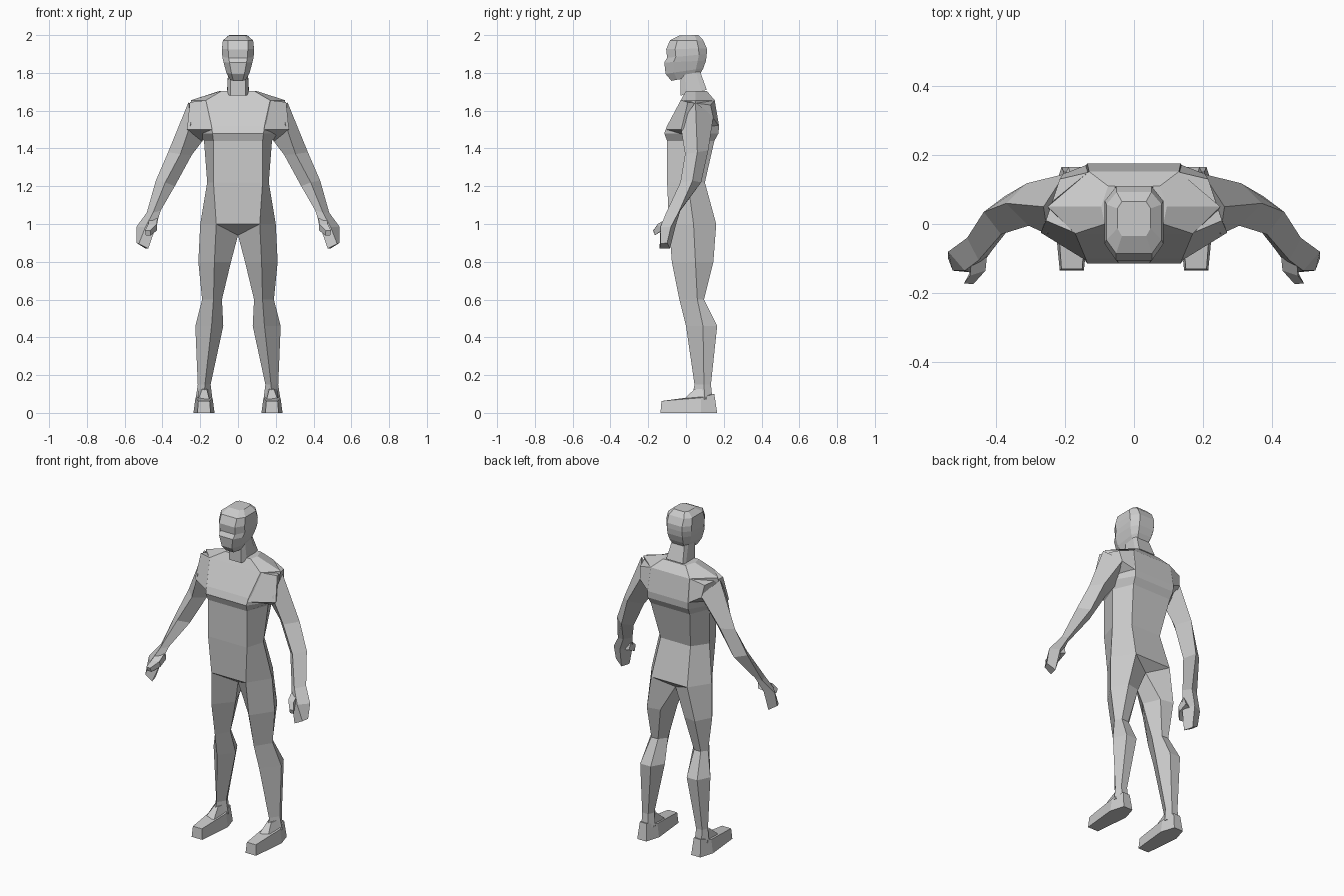
import bpy, bmesh

skin = bpy.data.materials.new("plain_grey")
skin.diffuse_color = (0.6, 0.6, 0.6, 1)


def build(name, verts, faces, mirrored=False):
    """Flat shaded mesh, optionally mirrored to the other side of the body."""
    bm = bmesh.new()
    vs = [bm.verts.new(v) for v in verts]
    for f in faces:
        bm.faces.new([vs[i] for i in f])
    bmesh.ops.recalc_face_normals(bm, faces=bm.faces)
    me = bpy.data.meshes.new(name)
    bm.to_mesh(me)
    bm.free()
    me.materials.append(skin)
    ob = bpy.data.objects.new(name, me)
    bpy.context.collection.objects.link(ob)
    if mirrored:
        ob.modifiers.new("other_side", 'MIRROR')
    return ob


def loft(name, rings, cap_start=True, cap_end=True, mirrored=False, extra=()):
    """Skin a list of equal sized rings; extra = (verts, faces) to close gaps."""
    n = len(rings[0])
    verts = [p for r in rings for p in r]
    faces = [(k * n + i, k * n + (i + 1) % n, (k + 1) * n + (i + 1) % n, (k + 1) * n + i)
             for k in range(len(rings) - 1) for i in range(n)]
    if cap_start:
        faces.append(tuple(range(n))[::-1])
    if cap_end:
        faces.append(tuple(range(len(verts) - n, len(verts))))
    if extra:
        verts += extra[0]
        faces += extra[1]
    return build(name, verts, faces, mirrored)


# Torso: six sided rings, each (z, front x, front y, side x, side y, back x, back y)
def hexring(z, xf, yf, xs, ys, xb, yb):
    return [(xf, yf, z), (xs, ys, z), (xb, yb, z), (-xb, yb, z), (-xs, ys, z), (-xf, yf, z)]


torso = [hexring(*r) for r in (
    (1.00, .115, -.09, .20, .04, .12, .16),
    (1.22, .13, -.10, .163, .01, .10, .10),
    (1.44, .13, -.10, .18, .03, .13, .15),
    (1.48, .135, -.115, .225, .02, .135, .172),
    (1.52, .14, -.10, .24, .03, .135, .175),
    (1.655, .17, -.028, .25, .05, .13, .152),
    (1.705, .085, .0, .095, .05, .075, .11))]
# The two triangles under the pelvis close onto the crotch
loft("torso", torso, cap_start=False,
     extra=([(0, .0, .94), (0, .10, .95)], [(0, 5, 42), (2, 3, 43)]))


# Legs: front ridge, outer, back outer, back inner, inner
def legring(z, *xy):
    return [(xy[i], xy[i + 1], z) for i in range(0, 10, 2)]


legs = [[(.115, -.09, 1.0), (.20, .04, 1.0), (.12, .16, 1.0), (0, .10, .95), (0, .0, .94)]]
legs += [legring(*r) for r in (
    (.80, .125, -.075, .21, .05, .16, .145, .08, .13, .037, .03),
    (.60, .13, -.035, .19, .06, .165, .095, .12, .095, .085, .05),
    (.46, .14, .0, .226, .09, .19, .165, .12, .165, .078, .09),
    (.15, .175, .045, .213, .095, .20, .132, .16, .132, .145, .095),
    (.07, .18, .03, .225, .10, .20, .14, .155, .14, .135, .10))]
loft("leg", legs, cap_start=False, mirrored=True)

# Feet: sole outline raised to a sloping upper
sole = [(.145, -.135), (.215, -.135), (.236, .08), (.21, .165), (.15, .165), (.124, .08)]
upper = [(.150, -.13, .063), (.210, -.13, .063), (.225, .08, .08),
         (.203, .15, .10), (.157, .15, .10), (.135, .08, .08)]
loft("foot", [[(x, y, 0) for x, y in sole], upper], mirrored=True)
instep = [[(.15, -.02, .065), (.212, -.02, .065), (.222, .11, .07), (.138, .11, .07)],
          [(.165, .045, .125), (.19, .045, .125), (.21, .10, .13), (.148, .10, .13)]]
loft("instep", instep, mirrored=True)

# Arms and mitten hands: outer, front, inner, back
arms = [
    [(.262, .05, 1.645), (.25, -.03, 1.53), (.18, .05, 1.45), (.20, .145, 1.57)],
    [(.37, .06, 1.38), (.305, -.005, 1.37), (.245, .05, 1.365), (.31, .118, 1.39)],
    [(.435, .035, 1.23), (.385, -.03, 1.22), (.335, .02, 1.20), (.375, .08, 1.22)],
    [(.483, -.04, 1.06), (.45, -.105, 1.06), (.41, -.075, 1.07), (.44, -.03, 1.07)],
    [(.538, -.08, .985), (.49, -.135, .985), (.435, -.11, .985), (.48, -.055, .99)],
    [(.538, -.10, .90), (.525, -.135, .895), (.475, -.14, .87), (.49, -.085, .87)]]
loft("arm", arms, mirrored=True)
# Shoulder cap: fills from the collar to the upper arm
cap = [[(.17, -.026, 1.655), (.14, -.105, 1.50), (.17, .03, 1.45), (.135, .172, 1.52), (.13, .15, 1.655)],
       [(.255, .01, 1.645), (.27, -.025, 1.50), (.20, .05, 1.44), (.205, .145, 1.56), (.215, .13, 1.63)]]
loft("shoulder", cap, mirrored=True)
# Thumb
thumb = [[(.47, -.10, 1.03), (.425, -.085, 1.04), (.43, -.07, .99), (.47, -.08, .98)],
         [(.475, -.15, 1.0), (.43, -.135, 1.0), (.43, -.125, .965), (.47, -.13, .965)],
         [(.492, -.172, .965), (.465, -.174, .965), (.462, -.165, .94), (.488, -.165, .94)]]
loft("thumb", thumb, mirrored=True)


# Head and neck: eight sided rings, z slopes from front to back
def headring(zf, zb, a, yf, w, b, yb):
    y1, y2 = yf + (yb - yf) * .22, yf + (yb - yf) * .8
    z1, z2 = zf + (zb - zf) * .22, zf + (zb - zf) * .8
    half = [(a, yf, zf), (w, y1, z1), (w, y2, z2), (b, yb, zb)]
    return half + [(-x, y, z) for x, y, z in reversed(half)]


loft("neck", [headring(*r) for r in (
    (1.68, 1.71, .04, -.03, .058, .055, .11),
    (1.80, 1.82, .04, -.03, .052, .04, .07))])
loft("head", [headring(*r) for r in (
    (1.758, 1.785, .025, -.078, .042, .035, .07),
    (1.795, 1.825, .034, -.108, .062, .045, .092),
    (1.855, 1.865, .045, -.115, .077, .05, .106),
    (1.88, 1.90, .05, -.10, .083, .05, .11),
    (1.925, 1.93, .052, -.105, .085, .05, .11),
    (1.972, 1.972, .052, -.085, .08, .05, .092),
    (1.998, 2.0, .035, -.035, .048, .035, .065))])
